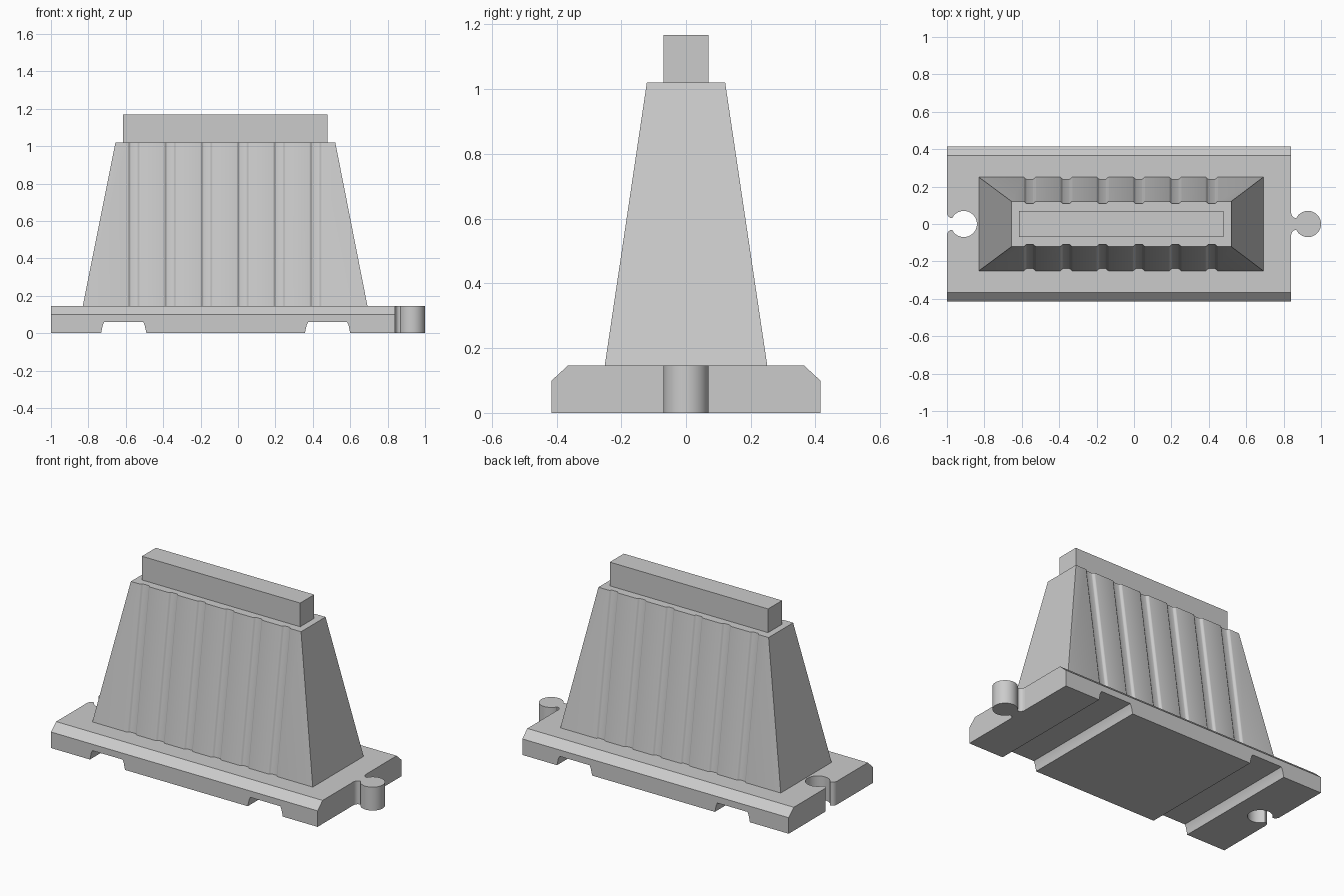
import bpy, bmesh, math
from mathutils import Vector

if "Cube" in bpy.data.objects:
    bpy.data.objects.remove(bpy.data.objects["Cube"])


def loft(name, ring_a, ring_b):
    """Closed solid between two rings with matching point counts."""
    bm = bmesh.new()
    a = [bm.verts.new(p) for p in ring_a]
    b = [bm.verts.new(p) for p in ring_b]
    bm.faces.new(a[::-1])
    bm.faces.new(b)
    n = len(a)
    for i in range(n):
        j = (i + 1) % n
        bm.faces.new((a[i], a[j], b[j], b[i]))
    bm.normal_update()
    # make the solid face outward
    if bm.calc_volume(signed=True) < 0:
        bmesh.ops.reverse_faces(bm, faces=bm.faces[:])
    mesh = bpy.data.meshes.new(name)
    bm.to_mesh(mesh)
    bm.free()
    ob = bpy.data.objects.new(name, mesh)
    bpy.context.collection.objects.link(ob)
    return ob


def activate(ob):
    bpy.ops.object.select_all(action='DESELECT')
    ob.select_set(True)
    bpy.context.view_layer.objects.active = ob


def smooth(ob):
    activate(ob)
    bpy.ops.object.shade_smooth_by_angle(angle=math.radians(30))


def cut(ob, cutter):
    activate(ob)
    mod = ob.modifiers.new("cut", 'BOOLEAN')
    mod.operation = 'DIFFERENCE'
    mod.solver = 'EXACT'
    mod.object = cutter
    bpy.ops.object.modifier_apply(modifier=mod.name)
    bpy.data.objects.remove(cutter)


def key_outline(shift, overlap=0.0):
    """Plan outline of the round connector with its flared neck."""
    upper = [(0.84, 0.062)] if overlap == 0 else [(0.84 - overlap, 0.062), (0.84, 0.062)]
    # concave fillet from the end face into the neck
    for i in range(1, 6):
        t = math.radians(90 + 18 * i)
        upper.append((0.8645 - 0.0245 * math.sin(t), 0.062 + 0.030 * math.cos(t)))
    # round head
    for i in range(21):
        t = math.radians(153 - 153 * i / 20)
        upper.append((0.93 + 0.07 * math.cos(t), 0.07 * math.sin(t)))
    lower = [(x, -y) for x, y in reversed(upper[:-1])]
    return [(x + shift, y) for x, y in upper + lower]


BASE_Z = 0.146

# Base slab with chamfered long edges
half = [(0.415, 0), (0.415, 0.1), (0.365, BASE_Z)]
section = half + [(-y, z) for y, z in reversed(half)]
base = loft("base", [(-1, y, z) for y, z in section], [(0.84, y, z) for y, z in section])

# Lifting channels under the base
for cx in (-0.611, 0.479):
    side = [(0.125, -0.02), (0.121, 0), (0.117, 0.02), (0.112, 0.042), (0.104, 0.06)]
    prof = side + [(-x, z) for x, z in reversed(side)]
    cut(base, loft("channel_cutter",
                   [(cx + x, -0.5, z) for x, z in prof],
                   [(cx + x, 0.5, z) for x, z in prof]))

# Connector socket on the left end
outline = key_outline(-1.84, 0.03)
cut(base, loft("socket_cutter", [(x, y, -0.05) for x, y in outline],
               [(x, y, 0.2) for x, y in outline]))
smooth(base)

# Connector knob on the right end
outline = key_outline(0)
smooth(loft("connector_knob", [(x, y, 0) for x, y in outline],
            [(x, y, BASE_Z) for x, y in outline]))


def body_ring(x0, x1, hy, z):
    """Rectangle whose long sides carry six shallow soft-edged grooves."""
    flank = [(0.034 - 0.018 * i / 6, 0.006 * (1 - math.cos(math.pi * i / 6)))
             for i in range(7)]
    groove = [(-x, d) for x, d in flank] + flank[::-1]
    front = [(x0, -hy)]
    for i in range(6):
        cx = -0.557 + i * 0.1945
        front += [(cx + x, -hy + d) for x, d in groove]
    front.append((x1, -hy))
    ring = front + [(x, -y) for x, y in reversed(front)]
    return [Vector((x, y, z)) for x, y in ring]


# Tapered grooved body
smooth(loft("tapered_body", body_ring(-0.83, 0.692, 0.251, BASE_Z),
            body_ring(-0.655, 0.52, 0.121, 1.02)))

# Top rail
rect = [(-0.615, -0.069), (0.478, -0.069), (0.478, 0.069), (-0.615, 0.069)]
loft("top_rail", [(x, y, 1.02) for x, y in rect], [(x, y, 1.168) for x, y in rect])
